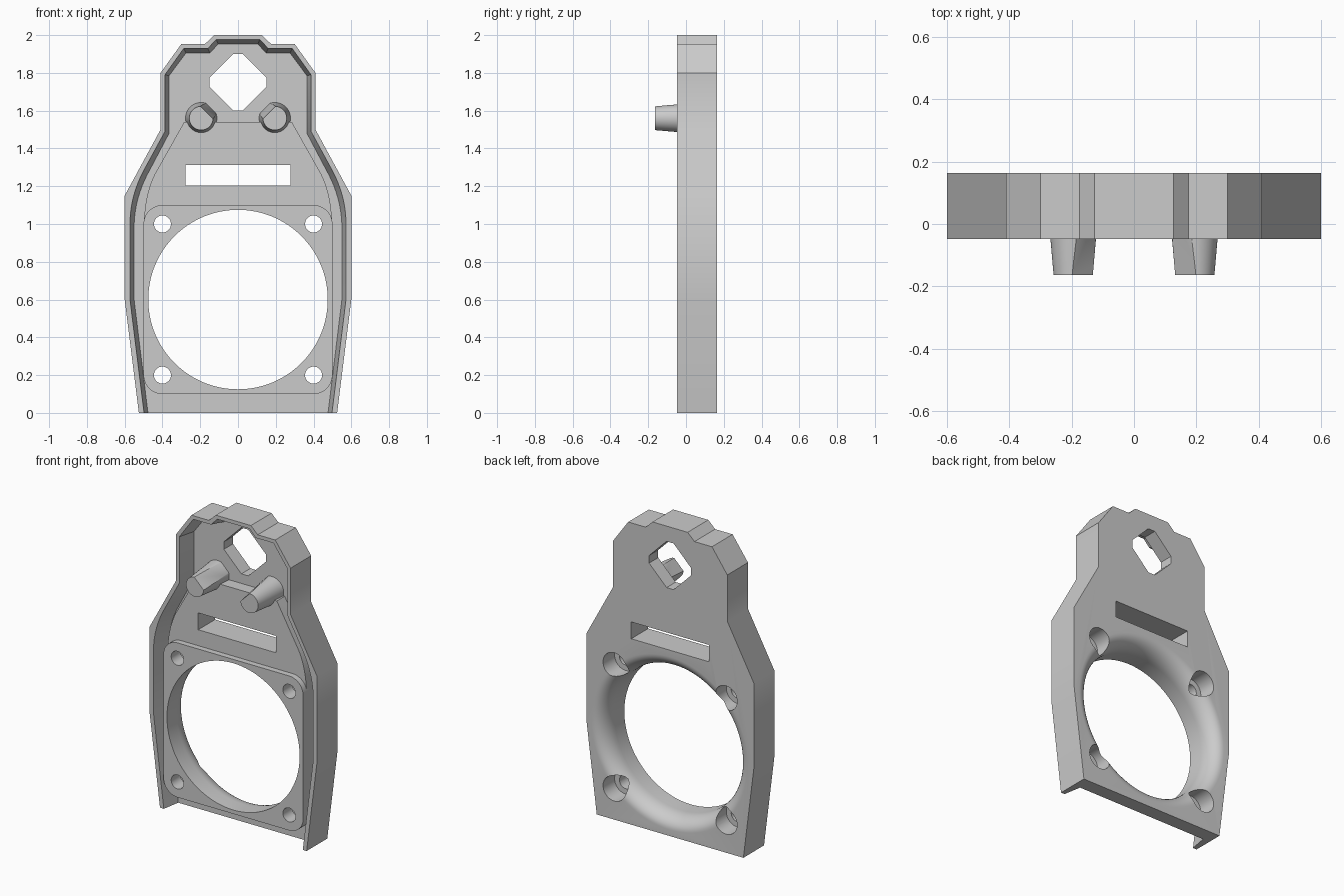
import bpy, bmesh
from math import sin, cos, pi, sqrt
from mathutils import Vector

cube = bpy.data.objects.get("Cube")
if cube:
    bpy.data.objects.remove(cube, do_unlink=True)

FRONT, BACK = -0.048, 0.163     # front rim and back face
FLOOR, STEP, PAD = 0.07, -0.01, -0.048   # levels inside the rim
FAN_Z, FAN_R, FLARE_R, FLARE_Y = 0.6, 0.475, 0.56, 0.05

grey = bpy.data.materials.new("plain_grey")
grey.use_nodes = True
grey.diffuse_color = (0.6, 0.6, 0.6, 1)
grey.node_tree.nodes["Principled BSDF"].inputs["Base Color"].default_value = (0.6, 0.6, 0.6, 1)


def loft(name, rings):
    """Solid through matching (x, z) rings, each given with its y."""
    bm = bmesh.new()
    loops = [[bm.verts.new((x, y, z)) for x, z in pts] for y, pts in rings]
    n = len(loops[0])
    for a, b in zip(loops, loops[1:]):
        for i in range(n):
            bm.faces.new((a[i], a[(i + 1) % n], b[(i + 1) % n], b[i]))
    bm.faces.new(loops[0])
    bm.faces.new(loops[-1])
    bmesh.ops.recalc_face_normals(bm, faces=bm.faces)
    mesh = bpy.data.meshes.new(name)
    bm.to_mesh(mesh)
    bm.free()
    mesh.materials.append(grey)
    obj = bpy.data.objects.new(name, mesh)
    bpy.context.collection.objects.link(obj)
    return obj


def prism(name, pts, y0, y1):
    return loft(name, [(y0, pts), (y1, pts)])


def mirror(half):
    return half + [(-x, z) for x, z in reversed(half)]


def circle(x, z, r, n=48):
    return [(x + r * cos(2 * pi * i / n), z + r * sin(2 * pi * i / n)) for i in range(n)]


def bend(a, c, b, n=10):
    """Quadratic curve from a to b, pulled towards c."""
    a, b, c = Vector(a), Vector(b), Vector(c)
    out = []
    for i in range(n + 1):
        t = i / n
        out.append(tuple(a * (1 - t) ** 2 + c * 2 * t * (1 - t) + b * t * t))
    return out


def combine(target, tool, operation):
    """Apply a boolean and drop the tool."""
    mod = target.modifiers.new("combine", "BOOLEAN")
    mod.operation, mod.object, mod.solver = operation, tool, "EXACT"
    bpy.context.view_layer.objects.active = target
    bpy.ops.object.modifier_apply(modifier=mod.name)
    bpy.data.objects.remove(tool, do_unlink=True)


# Body
outline = mirror([(0.525, 0), (0.6, 0.6), (0.6, 1.15), (0.41, 1.5), (0.41, 1.8),
                  (0.3, 1.953), (0.175, 1.953), (0.126, 2.0)])
body = prism("bracket_body", outline, FRONT, BACK)

# Front recess with drafted walls, open at the bottom
rim = [(0.494, -0.03), (0.572, 0.6)] + bend((0.572, 1.0), (0.572, 1.16), (0.485, 1.31)) + [
    (0.387, 1.49), (0.387, 1.79), (0.287, 1.93), (0.16, 1.93), (0.115, 1.977)]
base = [(0.473, -0.03), (0.55, 0.6)] + bend((0.55, 0.98), (0.55, 1.14), (0.465, 1.29)) + [
    (0.365, 1.48), (0.365, 1.785), (0.275, 1.906), (0.148, 1.906), (0.105, 1.953)]
recess = loft("recess_cutter", [(FRONT - 0.001, mirror(rim)), (FLOOR, mirror(base))])
combine(body, recess, "DIFFERENCE")

# Raised step and rounded pad
step = mirror([(0.498, 0.5)] + bend((0.498, 0.98), (0.498, 1.15), (0.44, 1.265)) + [(0.285, 1.54)])
combine(body, prism("step", step, STEP, BACK - 0.05), "UNION")
corner = 0.1
pad = []
for k, (cx, cz) in enumerate([(0.4, 1.0), (-0.4, 1.0), (-0.4, 0.2), (0.4, 0.2)]):
    for i in range(13):
        a = pi / 2 * (k + i / 12)
        pad.append((cx + corner * cos(a), cz + corner * sin(a)))
combine(body, prism("pad", pad, PAD, BACK - 0.04), "UNION")

# Fan opening, flared towards the back
rings = [(-0.2, FAN_R)]
for i in range(11):
    t = pi / 2 * i / 10
    rings.append((FLARE_Y + (BACK - FLARE_Y) * sin(t), FAN_R + (FLARE_R - FAN_R) * (1 - cos(t))))
rings.append((0.2, FLARE_R + 0.03))
fan = loft("fan_cutter", [(y, circle(0, FAN_Z, r, 128)) for y, r in rings])
combine(body, fan, "DIFFERENCE")

# Screw holes with counterbores at the back
for x in (-0.4, 0.4):
    for z in (0.2, 1.0):
        combine(body, prism("screw_cutter", circle(x, z, 0.045), -0.2, 0.3), "DIFFERENCE")
        combine(body, prism("bore_cutter", circle(x, z, 0.08), 0.045, 0.3), "DIFFERENCE")

# Slot and upper window
combine(body, prism("slot_cutter", mirror([(0.278, 1.203), (0.278, 1.312)]), -0.2, 0.3), "DIFFERENCE")
window = mirror([(0.025, 1.602), (0.15, 1.727), (0.15, 1.776), (0.025, 1.901)])
combine(body, prism("window_cutter", window, -0.2, 0.3), "DIFFERENCE")

# Tapered pegs with a flat facing the window
for side, label in ((1, "left"), (-1, "right")):
    cx, cz = 0.195 * side, 1.56
    peg = loft(label + "_peg", [(-BACK, circle(cx, cz, 0.063)), (FLOOR + 0.02, circle(cx, cz, 0.085))])
    inward = Vector((-side, 0, 1)) / sqrt(2)
    normal = (inward + Vector((0, -0.14, 0))).normalized()
    bm = bmesh.new()
    bm.from_mesh(peg.data)
    bmesh.ops.bisect_plane(bm, geom=bm.verts[:] + bm.edges[:] + bm.faces[:],
                           plane_co=Vector((cx, -BACK, cz)) + inward * 0.042,
                           plane_no=normal, clear_outer=True)
    bmesh.ops.holes_fill(bm, edges=[e for e in bm.edges if e.is_boundary])
    bmesh.ops.recalc_face_normals(bm, faces=bm.faces)
    bm.to_mesh(peg.data)
    bm.free()

# Smooth curves, crisp corners
bpy.ops.object.select_all(action="DESELECT")
for obj in bpy.data.objects:
    if obj.name == "bracket_body" or obj.name.endswith("_peg"):
        obj.select_set(True)
        bpy.context.view_layer.objects.active = obj
bpy.ops.object.shade_smooth_by_angle()
